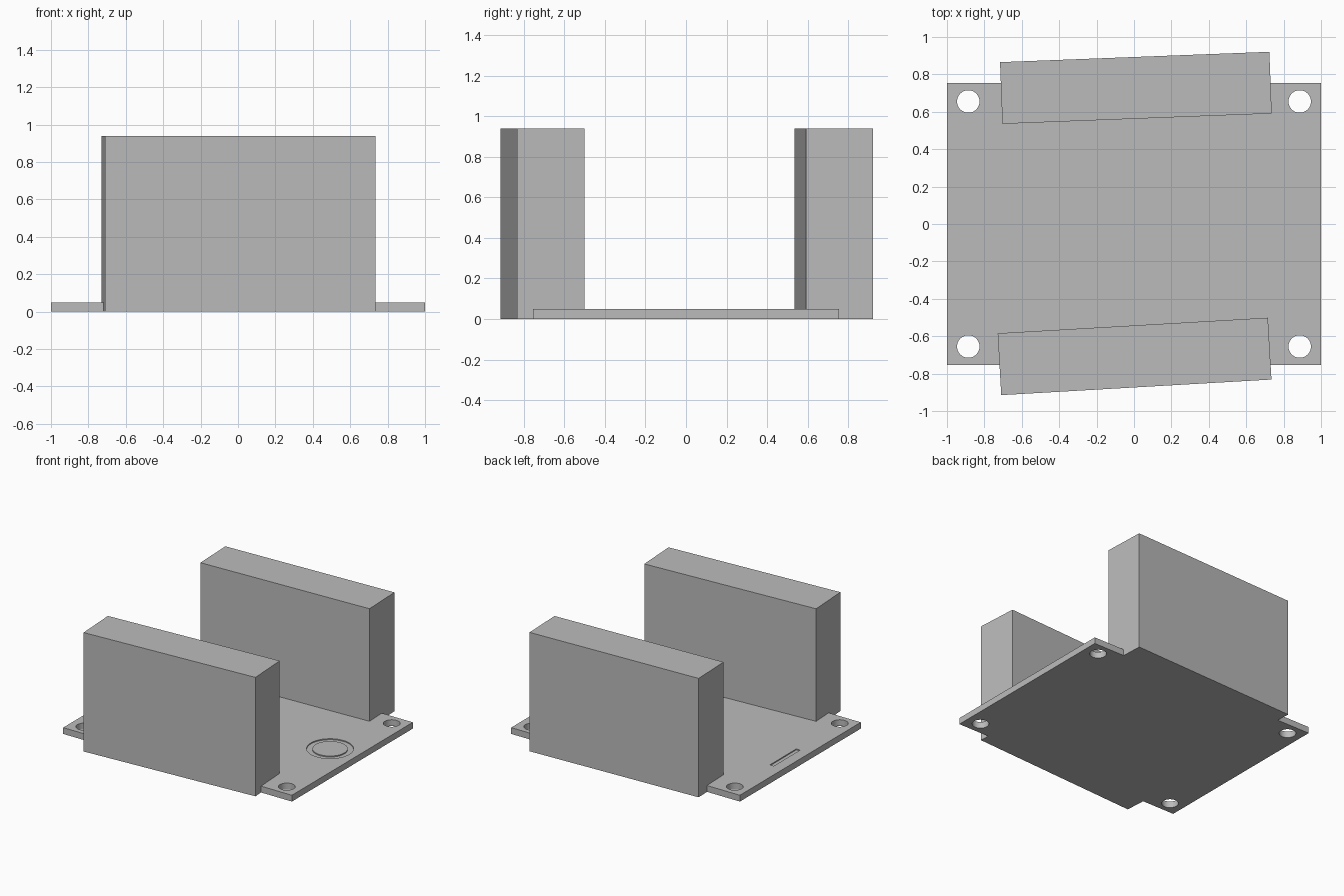
import bpy
import math
from mathutils import Vector

cube = bpy.data.objects.get("Cube")
if cube:
    bpy.data.objects.remove(cube, do_unlink=True)

HEIGHT = 0.94
PLATE = 0.05
GROOVE = 0.008

grey = bpy.data.materials.new("plain grey")
grey.use_nodes = True
colour = (0.5, 0.5, 0.5, 1)
grey.diffuse_color = colour
grey.node_tree.nodes["Principled BSDF"].inputs["Base Color"].default_value = colour


def box(name, x, y, z, size, angle=0):
    """Box centred on x, y whose underside is at z."""
    bpy.ops.mesh.primitive_cube_add(size=1, location=(x, y, z + size[2] / 2))
    ob = bpy.context.object
    ob.name = name
    ob.scale = size
    bpy.ops.object.transform_apply(location=False, rotation=False, scale=True)
    ob.rotation_euler.z = math.radians(angle)
    ob.data.materials.append(grey)
    return ob


def cylinder(name, x, y, z, radius, depth):
    bpy.ops.mesh.primitive_cylinder_add(vertices=64, radius=radius, depth=depth,
                                        location=(x, y, z))
    ob = bpy.context.object
    ob.name = name
    ob.data.materials.append(grey)
    return ob


def cut(target, cutter):
    """Subtract the cutter from the target and discard it."""
    mod = target.modifiers.new("cut", 'BOOLEAN')
    mod.operation = 'DIFFERENCE'
    mod.solver = 'EXACT'
    mod.object = cutter
    bpy.context.view_layer.objects.active = target
    bpy.ops.object.modifier_apply(modifier=mod.name)
    bpy.data.objects.remove(cutter, do_unlink=True)


# Base plate with a mounting hole in each corner
plate = box("base_plate", 0, 0, 0, (2, 1.51, PLATE))
for x in (-0.886, 0.886):
    for y in (-0.655, 0.655):
        cut(plate, cylinder("hole_cutter", x, y, PLATE / 2, 0.06, 0.2))

# Shallow bar groove on one end and ring groove on the other
cut(plate, box("bar_cutter", -0.897, 0.045, PLATE - GROOVE, (0.034, 0.33, 0.1)))
ring = cylinder("ring_cutter", 0.77, 0.05, PLATE, 0.168, GROOVE * 2)
cut(ring, cylinder("core_cutter", 0.77, 0.05, PLATE, 0.126, 0.1))
cut(plate, ring)

# Two upright walls, each slightly turned on the plate
box("front_wall", 0.003, -0.708, 0, (1.447, 0.331, HEIGHT), 3.3)
box("back_wall", 0.01, 0.728, 0, (1.441, 0.33, HEIGHT), 2.2)

# Smooth the round holes and keep the edges sharp
bpy.ops.object.select_all(action='DESELECT')
plate.select_set(True)
bpy.context.view_layer.objects.active = plate
bpy.ops.object.shade_smooth_by_angle(angle=math.radians(30))
